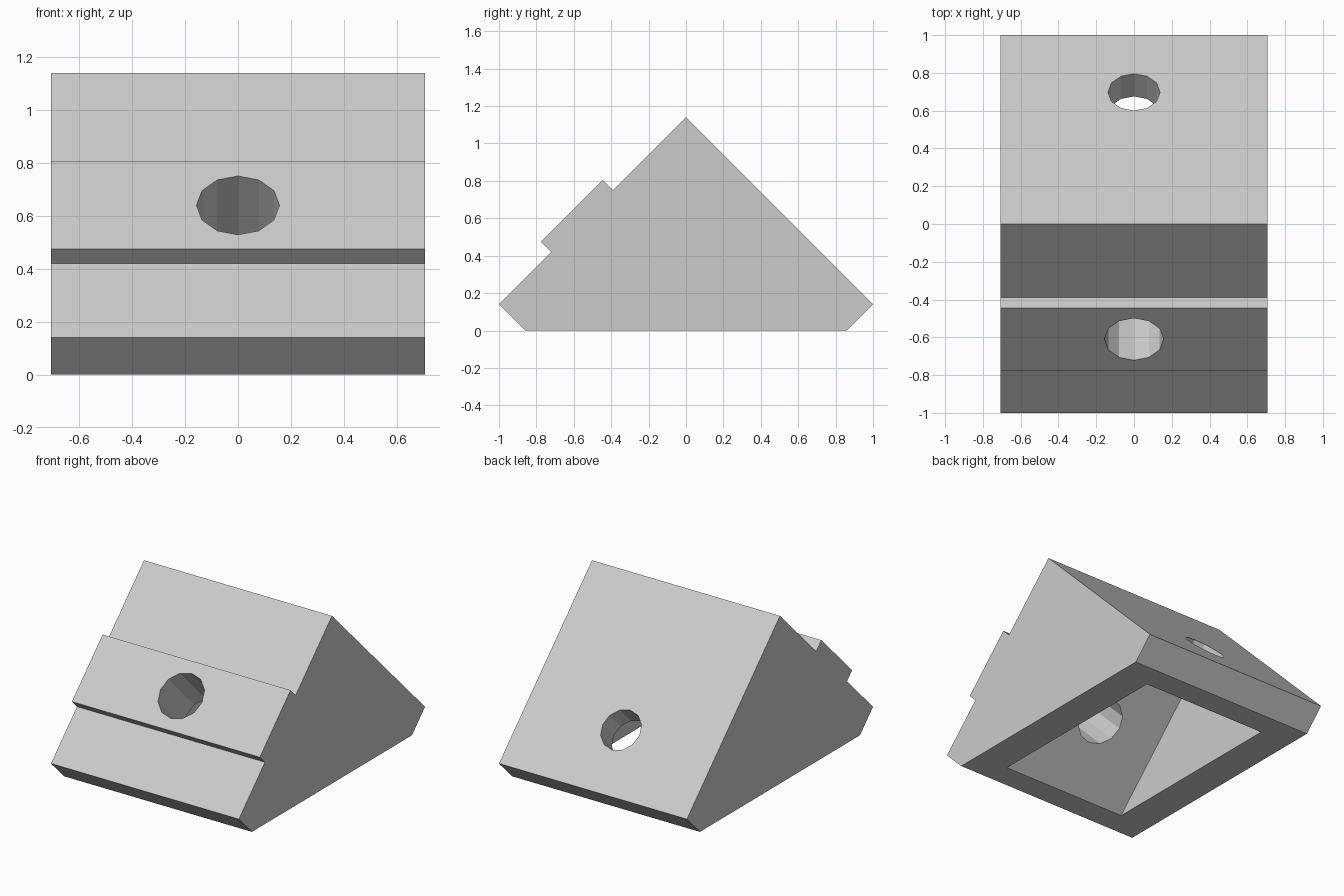
import bpy
import bmesh
from math import radians
from mathutils import Matrix, Vector

old = bpy.data.objects.get("Cube")
if old:
    bpy.data.objects.remove(old, do_unlink=True)

grey = bpy.data.materials.new("plain grey")
grey.use_nodes = True
grey.diffuse_color = (0.6, 0.6, 0.6, 1)
grey.node_tree.nodes["Principled BSDF"].inputs["Base Color"].default_value = (0.6, 0.6, 0.6, 1)


def make_object(name, bm):
    bmesh.ops.recalc_face_normals(bm, faces=bm.faces)
    mesh = bpy.data.meshes.new(name)
    bm.to_mesh(mesh)
    bm.free()
    mesh.materials.append(grey)
    obj = bpy.data.objects.new(name, mesh)
    bpy.context.collection.objects.link(obj)
    return obj


def prism(name, profile, half_width):
    """Extrude a (y, z) profile along x."""
    bm = bmesh.new()
    face = bm.faces.new([bm.verts.new((-half_width, y, z)) for y, z in profile])
    side = bmesh.ops.extrude_face_region(bm, geom=[face])["geom"]
    verts = [v for v in side if isinstance(v, bmesh.types.BMVert)]
    bmesh.ops.translate(bm, verts=verts, vec=(2 * half_width, 0, 0))
    return make_object(name, bm)


def drill(name, y, z, radius, depth, tilt):
    """Twelve-sided cutter, square to a sloping face at (y, z)."""
    above = 0.1
    turn = Matrix.Rotation(radians(tilt), 4, 'X')
    place = Matrix.Translation(Vector((0, y, z))) @ turn
    bm = bmesh.new()
    bmesh.ops.create_cone(bm, cap_ends=True, segments=12, radius1=radius,
                          radius2=radius, depth=depth + above,
                          matrix=place @ Matrix.Translation((0, 0, (above - depth) / 2)))
    return make_object(name, bm)


# Wedge body with a raised band across the front slope
body = prism("wedge_body", [(-0.86, 0), (0.86, 0), (1, 0.14), (0, 1.14),
                            (-0.39, 0.75), (-0.445, 0.805), (-0.775, 0.475),
                            (-0.72, 0.42), (-1, 0.14)], 0.707)

# Tilted box cavity open underneath, and one hole through each slope
cutters = [
    prism("cavity_cutter", [(-0.69, -0.1), (0.69, -0.1), (0.69, 0), (0.795, 0.105),
                            (0.105, 0.795), (-0.69, 0)], 0.472),
    drill("front_hole_cutter", -0.61, 0.64, 0.157, 0.5, 45),
    drill("back_hole_cutter", 0.698, 0.442, 0.138, 0.25, -45),
]
for cutter in cutters:
    cutter.hide_render = True
    cut = body.modifiers.new(cutter.name, 'BOOLEAN')
    cut.operation = 'DIFFERENCE'
    cut.solver = 'EXACT'
    cut.object = cutter

# Bake the cuts and discard the cutters
graph = bpy.context.evaluated_depsgraph_get()
finished = bpy.data.meshes.new_from_object(body.evaluated_get(graph))
body.modifiers.clear()
body.data = finished
for cutter in cutters:
    bpy.data.objects.remove(cutter, do_unlink=True)
